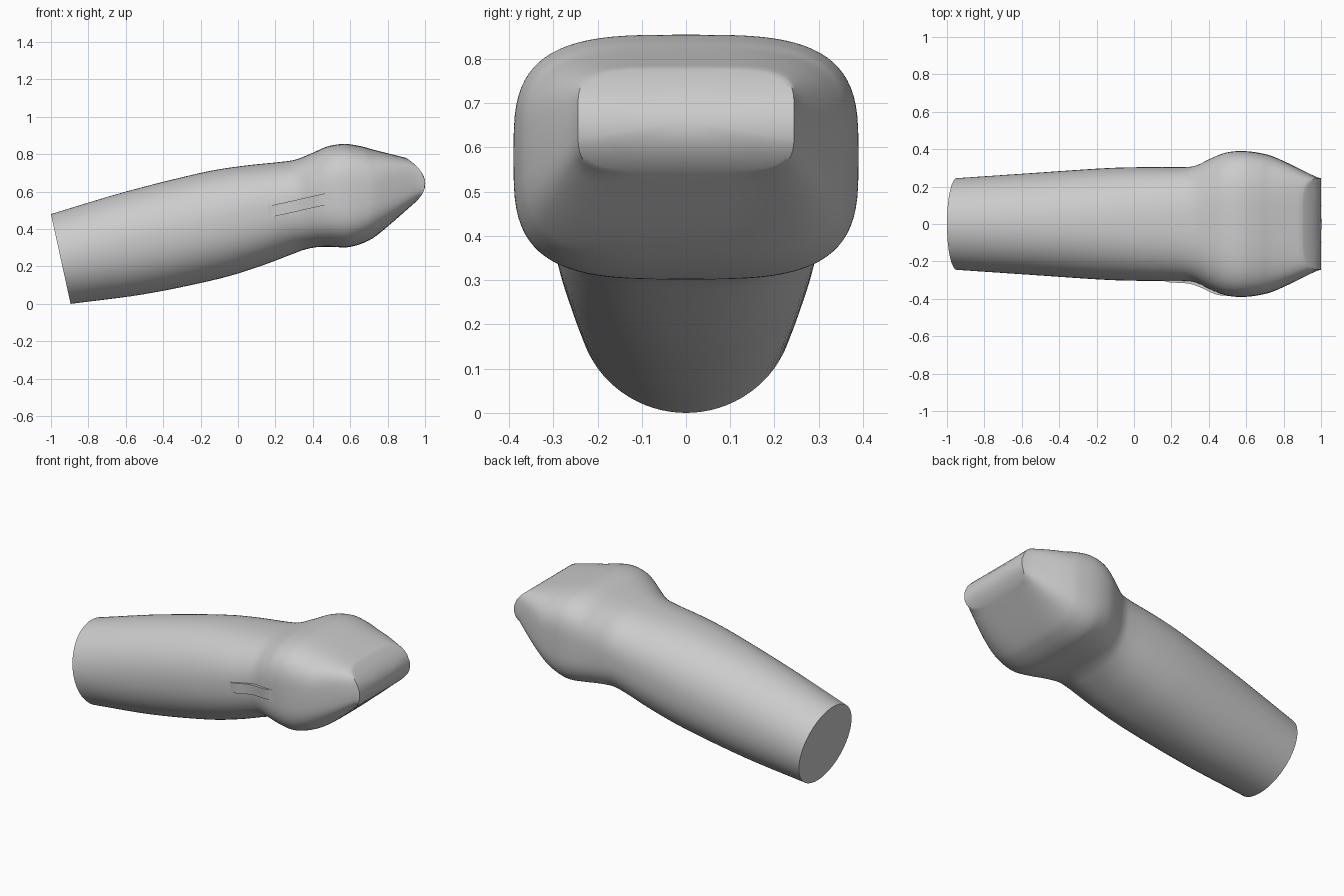
import bpy, bmesh
from math import sin, cos, pi
from mathutils import Vector

cube = bpy.data.objects.get("Cube")
if cube:
    bpy.data.objects.remove(cube)

grey = bpy.data.materials.new("plain_grey")
grey.use_nodes = True
grey.diffuse_color = (0.6, 0.6, 0.6, 1)
grey.node_tree.nodes["Principled BSDF"].inputs["Base Color"].default_value = (0.6, 0.6, 0.6, 1)


def finish(name, bm, angle):
    bmesh.ops.recalc_face_normals(bm, faces=bm.faces)
    mesh = bpy.data.meshes.new(name)
    bm.to_mesh(mesh)
    bm.free()
    mesh.materials.append(grey)
    ob = bpy.data.objects.new(name, mesh)
    bpy.context.collection.objects.link(ob)
    bpy.ops.object.select_all(action='DESELECT')
    ob.select_set(True)
    bpy.context.view_layer.objects.active = ob
    bpy.ops.object.shade_smooth_by_angle(angle=angle)


def loft(bm, rings):
    loops = [[bm.verts.new(p) for p in ring] for ring in rings]
    for a, b in zip(loops, loops[1:]):
        for i in range(len(a)):
            j = (i + 1) % len(a)
            bm.faces.new((a[i], a[j], b[j], b[i]))
    bm.faces.new(loops[0])
    bm.faces.new(loops[-1])


def spline(rows, steps):
    """Catmull-Rom rows through the given stations."""
    rows = [Vector(r) for r in rows]
    out = []
    for i in range(len(rows) - 1):
        p1, p2 = rows[i], rows[i + 1]
        m1 = (p2 - rows[i - 1]) / 2 if i else p2 - p1
        m2 = (rows[i + 2] - p1) / 2 if i + 2 < len(rows) else p2 - p1
        for k in range(steps):
            t = k / steps
            out.append(p1 * (2*t**3 - 3*t**2 + 1) + m1 * (t**3 - 2*t**2 + t)
                       + p2 * (3*t**2 - 2*t**3) + m2 * (t**3 - t**2))
    return out + [rows[-1]]


def power(v, n):
    return (abs(v) ** (2 / n)) * (1 if v >= 0 else -1)


def section(row, scale=1.0, count=80):
    """Rounded cross-section between a top and a bottom point."""
    xt, zt, xb, zb, w, n, bulge = row
    ring = []
    for i in range(count):
        a = 2 * pi * i / count
        y, v = scale * power(cos(a), n), scale * power(sin(a), n)
        x = (xt + xb) / 2 + v * (xt - xb) / 2 + bulge * (1 - v * v)
        ring.append((x, w * y, (zt + zb) / 2 + v * (zt - zb) / 2))
    return ring


# Body: top x, top z, bottom x, bottom z, half width, squareness, forward bulge
stations = [
    (-1.0, .48, -.895, 0, .245, 2, 0),
    (-.6, .60, -.50, .052, .272, 2.1, 0),
    (-.2, .70, -.12, .13, .298, 2.2, 0),
    (.02, .737, .10, .195, .304, 2.3, 0),
    (.22, .758, .28, .262, .304, 2.4, 0),
    (.31, .772, .35, .288, .312, 2.6, 0),
    (.40, .808, .42, .303, .350, 2.9, 0),
    (.48, .842, .50, .305, .381, 3.2, 0),
    (.57, .855, .59, .303, .390, 3.4, 0),
    (.66, .842, .68, .330, .378, 3.4, .01),
    (.74, .820, .76, .380, .350, 3.5, .02),
    (.90, .780, .945, .540, .252, 5, .05),
]
rows = spline(stations, 6)
rings = [section(r) for r in rows]
nose = rows[-1].copy()
# Rounded nose cap
nose[6] = .077
for s in (.97, .93, .85, .65, .4, .15):
    rings.append(section(nose, s))
bm = bmesh.new()
loft(bm, rings)
finish("body", bm, 0.7)

# Raised strap on the front side: x, y, z of its centre line
path = spline([(.15, -.295, .49), (.19, -.311, .498), (.30, -.319, .522),
               (.37, -.343, .538), (.45, -.378, .556), (.53, -.385, .573)], 5)
bm = bmesh.new()
loft(bm, [[(p.x + dx, p.y + dy, p.z + dz) for dx, dy, dz in
           ((-.006, 0, .03), (.006, 0, -.03), (.006, .04, -.03), (-.006, .04, .03))]
          for p in path])
finish("side_strap", bm, 0.6)
